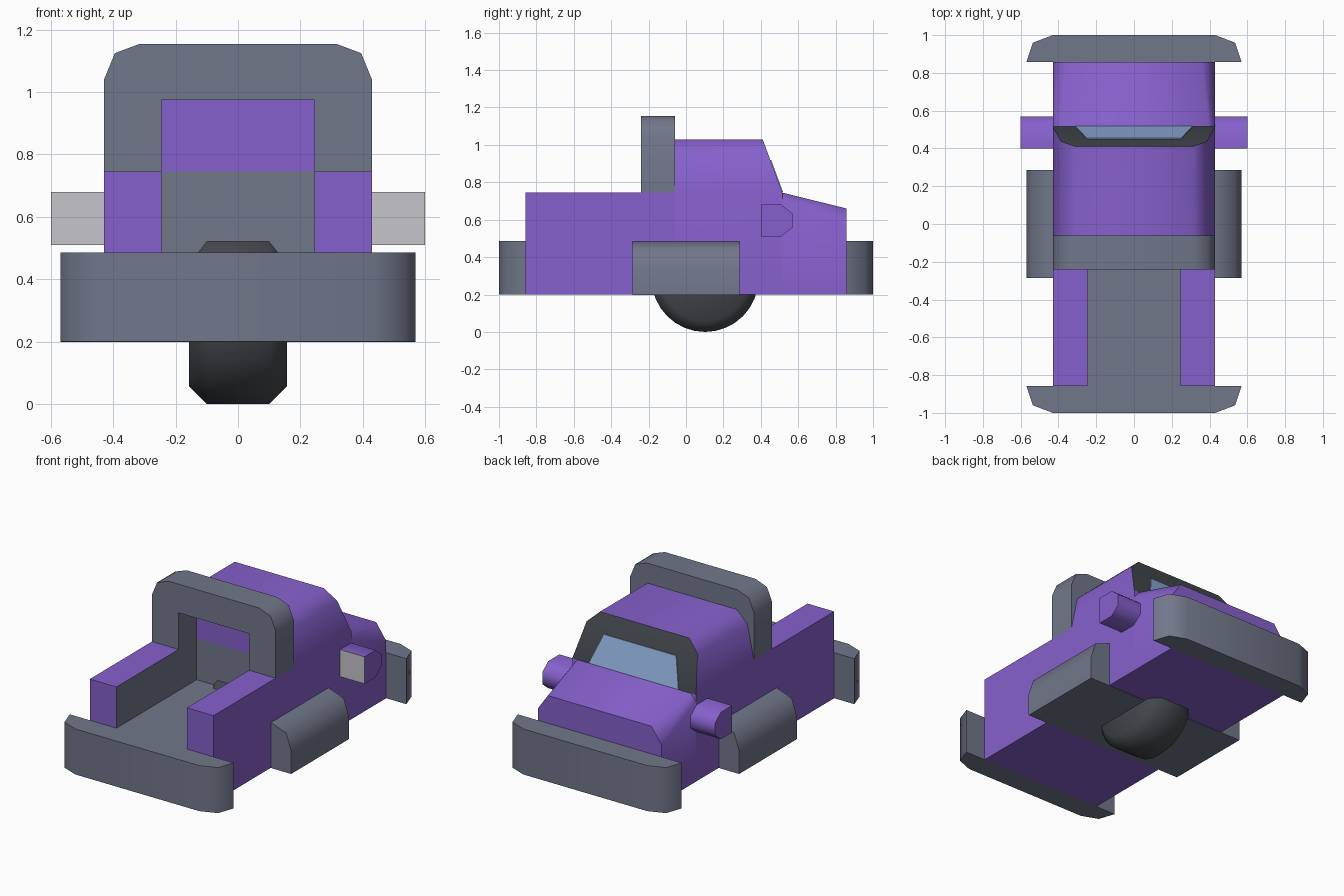
import bpy, bmesh, math

if "Cube" in bpy.data.objects:
    bpy.data.objects.remove(bpy.data.objects["Cube"])


def material(name, rgb):
    m = bpy.data.materials.new(name)
    m.diffuse_color = (*rgb, 1)
    m.use_nodes = True
    m.node_tree.nodes["Principled BSDF"].inputs["Base Color"].default_value = m.diffuse_color
    return m


PURPLE = material("purple paint", (0.24, 0.118, 0.61))
GREY = material("grey trim", (0.165, 0.185, 0.255))
DARK = material("dark rubber", (0.058, 0.066, 0.075))
GLASS = material("blue glass", (0.26, 0.39, 0.65))
LENS = material("pale lens", (0.56, 0.56, 0.6))


def loft(name, rings, mats, rule=None, split=None, smooth=55):
    """Skin closed rings, cap both ends, colour faces by a rule."""
    bm = bmesh.new()
    vs = [[bm.verts.new(p) for p in r] for r in rings]
    n = len(rings[0])
    for a, b in zip(vs, vs[1:]):
        for i in range(n):
            j = (i + 1) % n
            bm.faces.new((a[i], a[j], b[j], b[i]))
    for cap in (vs[0], vs[-1]):
        bm.faces.new(cap)
        if split:
            bmesh.ops.connect_verts(bm, verts=[cap[i] for i in split])
    bmesh.ops.recalc_face_normals(bm, faces=bm.faces)
    bm.normal_update()
    if rule:
        for f in bm.faces:
            f.material_index = rule(f.calc_center_median(), f.normal)
    me = bpy.data.meshes.new(name)
    bm.to_mesh(me)
    bm.free()
    for m in mats:
        me.materials.append(m)
    ob = bpy.data.objects.new(name, me)
    bpy.context.collection.objects.link(ob)
    bpy.ops.object.select_all(action='DESELECT')
    ob.select_set(True)
    bpy.context.view_layer.objects.active = ob
    bpy.ops.object.shade_smooth_by_angle(angle=math.radians(smooth))
    return ob


def sym(half):
    """Mirror a right-hand half outline into a closed one."""
    return half + [(-x, v) for x, v in reversed(half)]


def along_y(profile, y):
    return [(x, y, z) for x, z in profile]


# Cargo bed: U-shaped section with a grey lining
bed = sym([(0.43, 0.2), (0.43, 0.745), (0.245, 0.745), (0.245, 0.486)])
loft("cargo_bed", [along_y(bed, -0.857), along_y(bed, -0.06)], [PURPLE, GREY],
     lambda c, n: int(abs(n.y) < 0.5 and abs(c.x) < 0.26 and c.z > 0.45))

# Cab: grey lower rear wall, dark sloping windscreen frame
cab = sym([(0.43, 0.2), (0.43, 0.745), (0.385, 0.96), (0.31, 1.03)])


def screen_y(z):
    return 0.515 - max(0, z - 0.745) * 0.105 / 0.285


def cab_colour(c, n):
    if n.y < -0.9 and c.z < 0.745:
        return 1
    return 2 if n.y > 0.8 and c.z > 0.745 else 0


loft("cab", [along_y(cab, -0.06), [(x, screen_y(z), z) for x, z in cab]],
     [PURPLE, GREY, DARK], cab_colour, split=(1, 6))

# Windscreen glass: thin plate on the sloping frame
pane = sym([(0.31, 0.748), (0.25, 0.92)])
loft("windscreen_glass", [[(x, screen_y(z) + d, z) for x, z in pane]
                          for d in (-0.002, 0.005)], [GLASS], smooth=20)

# Bonnet tapering towards the nose
loft("bonnet", [along_y(sym([(0.43, 0.2), (0.43, 0.70), (0.395, 0.745)]), 0.515),
                along_y(sym([(0.43, 0.2), (0.43, 0.56), (0.36, 0.66)]), 0.857)],
     [PURPLE])

# Roll bar behind the cab
bar = sym([(0.245, 0.975), (0.245, 0.745), (0.43, 0.745), (0.43, 1.04),
           (0.395, 1.125), (0.315, 1.155)])
loft("roll_bar", [along_y(bar, -0.24), along_y(bar, -0.06)], [GREY])

# Bumpers at both ends
for name, s in (("front_bumper", -1), ("rear_bumper", 1)):
    outline = sym([(0.57, 0.857), (0.535, 0.96), (0.43, 1.0)])
    loft(name, [[(x, s * y, z) for x, y in outline] for z in (0.2, 0.486)], [GREY])

# Side guards: one block crossing under the body
guard = sym([(0.57, 0.198), (0.57, 0.343), (0.535, 0.446), (0.43, 0.484)])
loft("side_guards", [along_y(guard, -0.286), along_y(guard, 0.286)], [GREY])

# Central wheel with bevelled rims
R = 0.2857
loft("wheel", [[(x, 0.102 + r * math.cos(i * math.tau / 32),
                 R + r * math.sin(i * math.tau / 32)) for i in range(32)]
               for x, r in ((-0.157, 0.2286), (-0.1, R), (0.1, R), (0.157, 0.2286))],
     [DARK])

# Side pods with pale lenses
pod = [(0.4, 0.51), (0.4, 0.68), (0.51, 0.68), (0.57, 0.632), (0.57, 0.558), (0.51, 0.51)]
pods = loft("side_pods", [[(x, y, z) for y, z in pod] for x in (0.42, 0.6)],
            [PURPLE, LENS], lambda c, n: int(n.y < -0.9))
pods.modifiers.new("Mirror", 'MIRROR')
